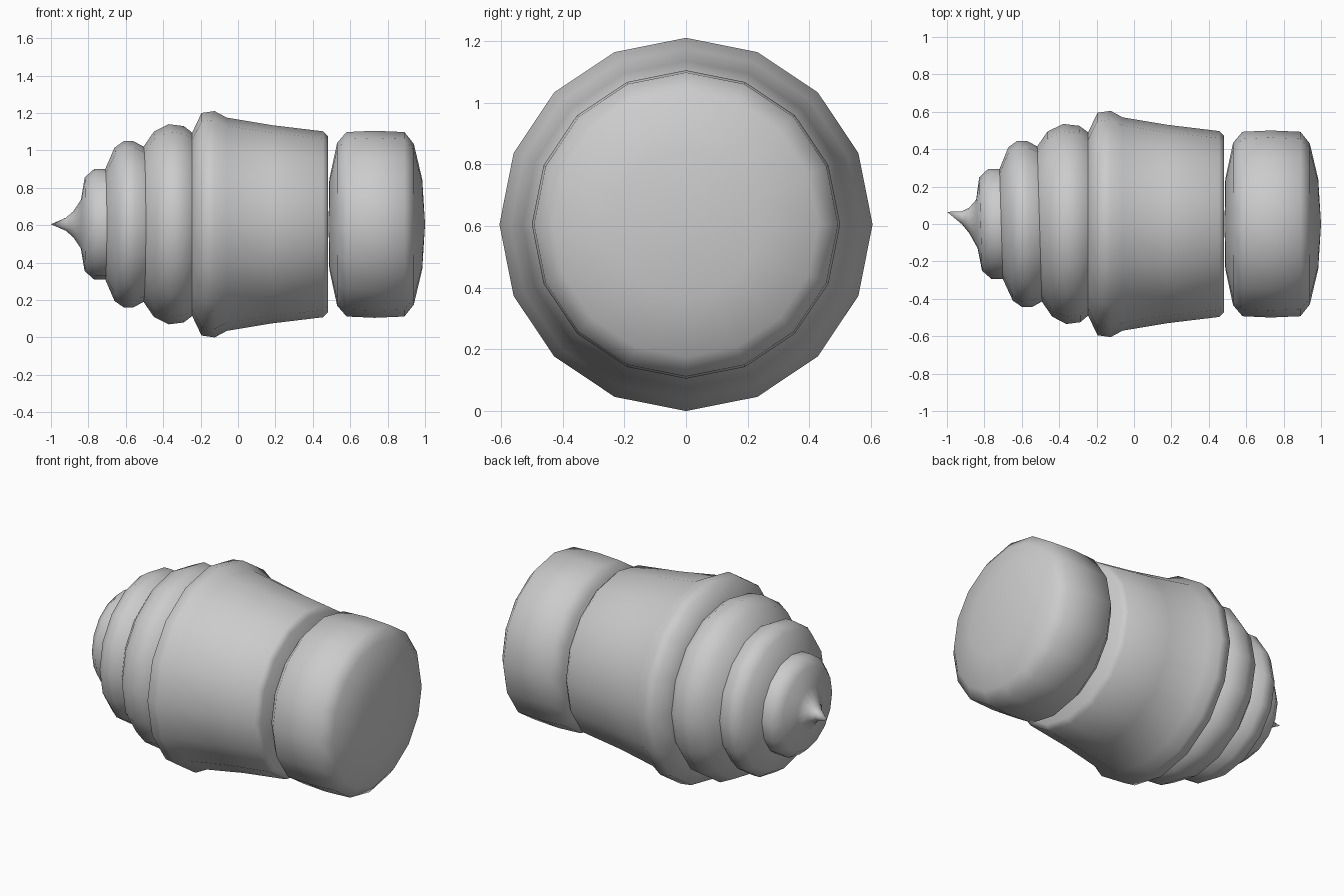
import bpy, bmesh, math

if "Cube" in bpy.data.objects:
    bpy.data.objects.remove(bpy.data.objects["Cube"])

SIDES = 16
AXIS_Z = 0.605


def lathe(name, profile, warp=None):
    """Revolve (x, radius) points round the lengthwise axis."""
    bm = bmesh.new()
    rings = []
    for x, r in profile:
        count = 1 if r == 0 else SIDES
        ring = []
        for i in range(count):
            a = 2 * math.pi * i / SIDES
            p = (x, r * math.cos(a), r * math.sin(a))
            if warp:
                p = warp(*p)
            ring.append(bm.verts.new((p[0], p[1], p[2] + AXIS_Z)))
        rings.append(ring)
    for a, b in zip(rings, rings[1:]):
        for i in range(SIDES):
            j = (i + 1) % SIDES
            if len(a) == 1:
                bm.faces.new((a[0], b[i], b[j]))
            elif len(b) == 1:
                bm.faces.new((a[i], b[0], a[j]))
            else:
                bm.faces.new((a[i], b[i], b[j], a[j]))
    bmesh.ops.recalc_face_normals(bm, faces=bm.faces)
    mesh = bpy.data.meshes.new(name)
    bm.to_mesh(mesh)
    bm.free()
    obj = bpy.data.objects.new(name, mesh)
    bpy.context.collection.objects.link(obj)
    bpy.ops.object.select_all(action='DESELECT')
    obj.select_set(True)
    bpy.context.view_layer.objects.active = obj
    bpy.ops.object.shade_smooth_by_angle(angle=math.radians(58))
    return obj


def swirl(x, y, z):
    # Upper tiers lean slightly, and the tip curls to +y
    lean = 0.03 * min(1, max(0, (-0.245 - x) / 0.25))
    curl = 0.065 * max(0, (-0.84 - x) / 0.16)
    return x - lean * y, y + curl, z


# Tiered swirl with a pointed tip
lathe("cream_swirl", [
    (-0.245, 0.49), (-0.29, 0.525), (-0.37, 0.535), (-0.45, 0.495),
    (-0.505, 0.415), (-0.56, 0.445), (-0.61, 0.445), (-0.66, 0.41),
    (-0.71, 0.295), (-0.77, 0.295), (-0.82, 0.25), (-0.84, 0.13),
    (-0.88, 0.07), (-0.92, 0.035), (-1.0, 0)], swirl)

# Tapered cup with a flared rim
lathe("cup_body", [
    (-0.245, 0.49), (-0.195, 0.595), (-0.125, 0.605), (-0.06, 0.57),
    (0.18, 0.53), (0.455, 0.497), (0.482, 0.47), (0.482, 0)])

# Rounded drum at the bottom of the cup
lathe("cup_foot", [
    (0.484, 0), (0.488, 0.24), (0.53, 0.435), (0.58, 0.493),
    (0.73, 0.5), (0.89, 0.493), (0.94, 0.43), (0.985, 0.24), (1.0, 0)])
